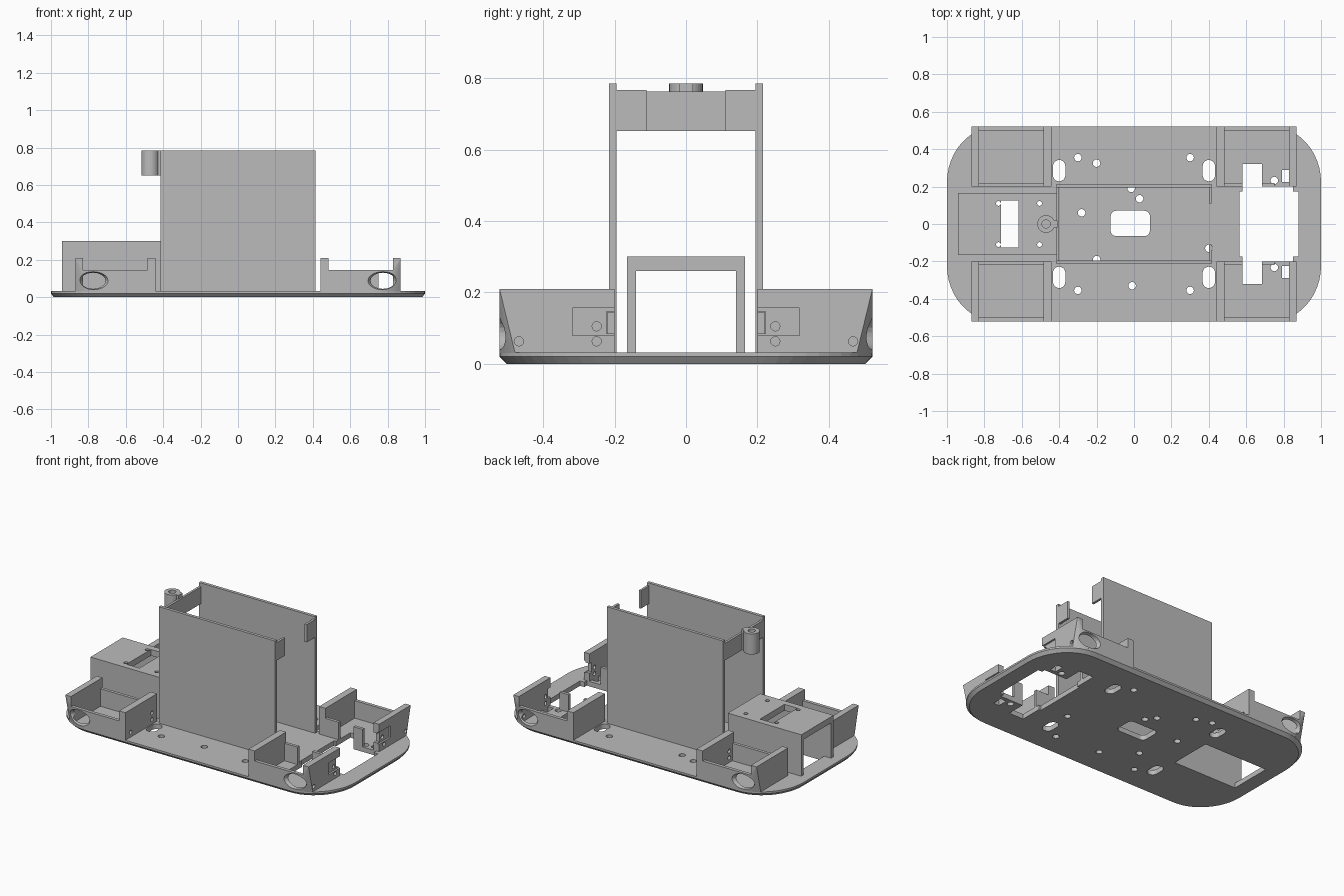
import bpy, bmesh, math

if "Cube" in bpy.data.objects:
    bpy.data.objects.remove(bpy.data.objects["Cube"], do_unlink=True)

grey = bpy.data.materials.new("plain grey")
grey.use_nodes = True
COLOUR = (0.5, 0.5, 0.5, 1)
grey.diffuse_color = COLOUR
grey.node_tree.nodes["Principled BSDF"].inputs["Base Color"].default_value = COLOUR


def hull(name, points):
    """Convex solid around the points."""
    bm = bmesh.new()
    for p in points:
        bm.verts.new(p)
    bmesh.ops.convex_hull(bm, input=bm.verts[:])
    bmesh.ops.delete(bm, geom=[v for v in bm.verts if not v.link_faces], context='VERTS')
    bmesh.ops.dissolve_limit(bm, angle_limit=0.01, verts=bm.verts[:], edges=bm.edges[:])
    bmesh.ops.recalc_face_normals(bm, faces=bm.faces[:])
    mesh = bpy.data.meshes.new(name)
    bm.to_mesh(mesh)
    bm.free()
    mesh.materials.append(grey)
    obj = bpy.data.objects.new(name, mesh)
    bpy.context.scene.collection.objects.link(obj)
    return obj


def box(name, xs, ys, zs):
    return hull(name, [(x, y, z) for x in xs for y in ys for z in zs])


def rounded(cx, cy, hx, hy, rx, ry, n=6):
    """Outline of a rounded rectangle; a circle when radii equal the half sizes."""
    pts = []
    for q, (sx, sy) in enumerate([(1, 1), (-1, 1), (-1, -1), (1, -1)]):
        for i in range(n + 1):
            a = math.pi / 2 * (q + i / n)
            pts.append((cx + sx * (hx - rx) + rx * math.cos(a),
                        cy + sy * (hy - ry) + ry * math.sin(a)))
    return pts


def post(name, outline, z0, z1):
    return hull(name, [(x, y, z) for x, y in outline for z in (z0, z1)])


def drill(x, y, r, z0=-0.1, z1=0.1):
    return post("drill", rounded(x, y, r, r, r, r, 4), z0, z1)


def cut(obj, cutters):
    """Subtract each cutter and remove it."""
    for c in cutters:
        mod = obj.modifiers.new("cut", 'BOOLEAN')
        mod.operation = 'DIFFERENCE'
        mod.solver = 'EXACT'
        mod.object = c
        dg = bpy.context.evaluated_depsgraph_get()
        mesh = bpy.data.meshes.new_from_object(obj.evaluated_get(dg))
        obj.modifiers.clear()
        obj.data = mesh
        bpy.data.objects.remove(c, do_unlink=True)


# Base plate with bevelled lower edge
full = rounded(0, 0, 1, 0.522, 0.27, 0.3, 12)
lower = rounded(0, 0, 0.985, 0.502, 0.26, 0.29, 12)
plate = hull("base_plate", [(x, y, 0) for x, y in lower] +
             [(x, y, z) for x, y in full for z in (0.02, 0.032)])
through = (-0.1, 0.1)
cutters = [
    post("centre", rounded(-0.02, 0.003, 0.105, 0.068, 0.03, 0.03), *through),
    box("servo_opening", (-0.89, -0.43), (-0.14, 0.14), through),
    box("wheel_opening", (0.565, 0.88), (-0.175, 0.175), through),
    box("wheel_opening_wide", (0.58, 0.85), (-0.2, 0.2), through),
]
for s in (-1, 1):
    cutters.append(box("side_notch", (0.58, 0.685), (s * 0.15, s * 0.32), through))
    cutters.append(box("small_notch", (0.79, 0.83), (s * 0.225, s * 0.29), through))
    for x in (-0.4, 0.4):
        cutters.append(post("slot", rounded(x, s * 0.285, 0.033, 0.057, 0.033, 0.033), *through))
    for x in (-0.3, 0.3):
        cutters.append(drill(x, s * 0.355, 0.02))
    cutters.append(drill(0.75, s * 0.233, 0.02))
for x, y in [(-0.2, 0.325), (-0.28, 0.06), (-0.015, 0.19), (0.03, 0.135),
             (0.4, -0.13), (-0.2, -0.19), (-0.01, -0.33)]:
    cutters.append(drill(x, y, 0.02))
cut(plate, cutters)

# Tall centre bay: two side walls, front tabs and a rear cross bar
for s, side in ((-1, "front"), (1, "back")):
    box(side + "_bay_wall", (-0.415, 0.415), (s * 0.195, s * 0.215), (0.03, 0.785))
    box(side + "_bay_tab", (0.4, 0.415), (s * 0.11, s * 0.197), (0.652, 0.767))
box("bay_cross_bar", (-0.415, -0.4), (-0.197, 0.197), (0.652, 0.762))

# Screw boss on the cross bar
boss = post("screw_boss", rounded(-0.47, 0, 0.047, 0.047, 0.047, 0.047, 8), 0.652, 0.785)
cut(boss, [drill(-0.47, 0, 0.022, 0.6, 0.9)])
box("boss_web", (-0.428, -0.41), (-0.02, 0.02), (0.652, 0.785))

# Servo housing, open at both ends
servo = box("servo_housing", (-0.94, -0.415), (-0.165, 0.165), (0.03, 0.3))
cutters = [box("tunnel", (-1.1, -0.3), (-0.14, 0.14), (-0.1, 0.26)),
           box("slot", (-0.71, -0.617), (-0.125, 0.125), (0.2, 0.4))]
for x in (-0.725, -0.505):
    for y in (-0.11, 0.11):
        cutters.append(drill(x, y, 0.013, 0.2, 0.4))
cut(servo, cutters)


# Corner pods: square at the top, following the rounded plate below
def corner_pod(sx, sy):
    def place(pts):
        return [(sx * x, sy * y, z) for x, y, z in pts]

    def block(xs, ys, zs):
        return hull("block", place([(x, y, z) for x in xs for y in ys for z in zs]))

    base = [(0.44, 0.2), (0.87, 0.2), (0.44, 0.522)]
    for i in range(9):
        x = 0.73 + 0.14 * i / 8
        base.append((x, 0.22 + 0.302 * math.sqrt(1 - ((x - 0.73) / 0.27) ** 2)))
    top = [(0.44, 0.2), (0.87, 0.2), (0.44, 0.522), (0.87, 0.522)]
    name = ("left" if sx > 0 else "right") + ("_back" if sy > 0 else "_front") + "_pod"
    pod = hull(name, place([(x, y, 0.03) for x, y in base] + [(x, y, 0.21) for x, y in top]))

    lamp = []
    for y, rx, rz in ((0.54, 0.092, 0.053), (0.46, 0.04, 0.033)):
        for i in range(24):
            a = math.tau * i / 24
            lamp.append((0.775 + rx * math.cos(a), y, 0.088 + rz * math.sin(a)))
    tools = [block((0.485, 0.83), (0.22, 0.5), (0, 0.3)),
             block((0.485, 0.83), (0.1, 0.6), (0.145, 0.3)),
             hull("lamp", place(lamp))]
    wall = (0.8, 0.9) if sx > 0 else (0.4, 0.5)
    if sx > 0:
        tools += [block((0.58, 0.685), (0.1, 0.25), (0, 0.3)),
                  block((0.75, 0.83), (0.1, 0.25), (0, 0.3)),
                  block((0.858, 0.9), (0.1, 0.318), (0.08, 0.157)),
                  block((0.8, 0.9), (0.1, 0.222), (0.085, 0.147))]
    for y, z in ((0.25, 0.105), (0.25, 0.063), (0.468, 0.063)):
        tools.append(hull("screw_hole", place(
            [(x, a, b) for a, b in rounded(y, z, 0.013, 0.013, 0.013, 0.013, 3) for x in wall])))
    cut(pod, tools)


for sx in (-1, 1):
    for sy in (-1, 1):
        corner_pod(sx, sy)
